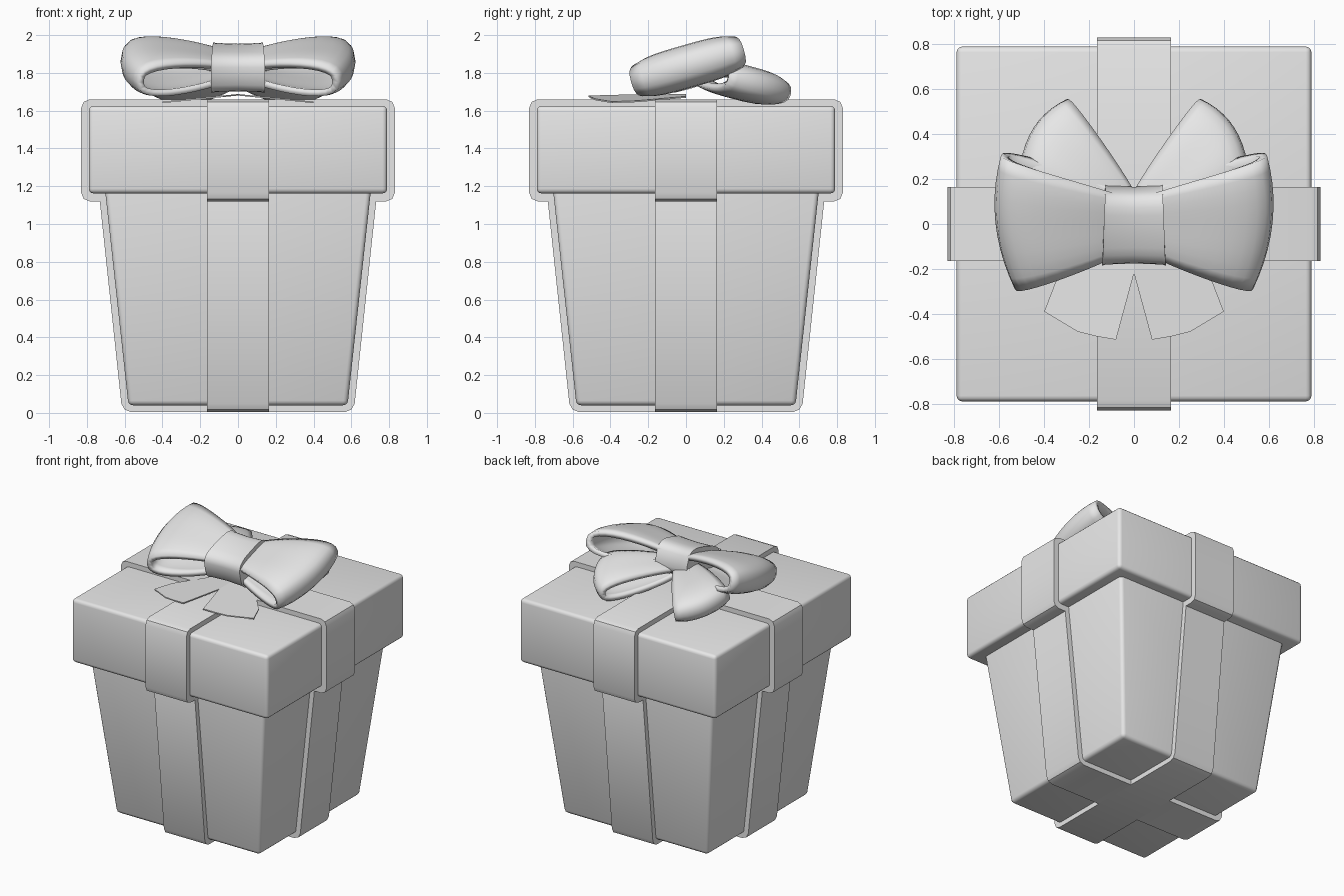
import bpy, bmesh, math
from mathutils import Matrix, Vector

cube = bpy.data.objects.get("Cube")
if cube:
    bpy.data.objects.remove(cube, do_unlink=True)

grey = bpy.data.materials.new("Light grey")
grey.use_nodes = True
grey.diffuse_color = (0.8, 0.8, 0.8, 1)
grey.node_tree.nodes["Principled BSDF"].inputs["Base Color"].default_value = (0.8, 0.8, 0.8, 1)


def finish(name, bm, angle=35):
    """Turn a bmesh into a smooth-shaded object with sharp edges kept."""
    bmesh.ops.recalc_face_normals(bm, faces=bm.faces)
    mesh = bpy.data.meshes.new(name)
    bm.to_mesh(mesh)
    bm.free()
    mesh.materials.append(grey)
    obj = bpy.data.objects.new(name, mesh)
    bpy.context.collection.objects.link(obj)
    bpy.ops.object.select_all(action="DESELECT")
    obj.select_set(True)
    bpy.context.view_layer.objects.active = obj
    bpy.ops.object.shade_smooth_by_angle(angle=math.radians(angle))
    return obj


def tapered_box(name, low, high, z0, z1, bevel, segments, across=None):
    """Box with different half sizes at bottom and top. With across set to an
    axis, only the edges running along that axis are bevelled."""
    bm = bmesh.new()
    bmesh.ops.create_cube(bm, size=2)
    for v in bm.verts:
        half, z = (high, z1) if v.co.z > 0 else (low, z0)
        v.co = Vector((v.co.x * half[0], v.co.y * half[1], z))
    edges = []
    for e in bm.edges:
        d = (e.verts[0].co - e.verts[1].co).normalized()
        if across is None or abs(d[across]) > 0.99:
            edges.append(e)
    bmesh.ops.bevel(bm, geom=edges, offset=bevel, segments=segments,
                    profile=0.5, affect="EDGES")
    return finish(name, bm)


# Box and lid
tapered_box("box_body", (0.58, 0.58), (0.706, 0.706), 0.04, 1.2, 0.025, 3)
tapered_box("box_lid", (0.79, 0.79), (0.79, 0.79), 1.162, 1.625, 0.025, 3)

# Ribbon bands, one pair in each direction
R = 0.165
for label, axis in (("side", 1), ("front", 0)):
    def size(half):
        return (half, R) if axis == 1 else (R, half)
    tapered_box(f"{label}_body_ribbon", size(0.613), size(0.74),
                0.005, 1.2, 0.045, 2, axis)
    tapered_box(f"{label}_lid_ribbon", size(0.83), size(0.83),
                1.12, 1.66, 0.045, 2, axis)


def bow_loop(name, side, matrix, near, tip, w_near, w_tip, h, skew):
    """Open ribbon loop that widens from the knot to its tip."""
    bm = bmesh.new()
    around, wide = 28, 10
    rows = []
    for i in range(around):
        t = 2 * math.pi * i / around
        s = (1 - math.cos(t)) / 2
        bulge = math.copysign(abs(math.sin(t)) ** 0.7, math.sin(t))
        row = []
        for j in range(wide + 1):
            v = 2 * j / wide - 1
            x = near + (tip - near) * s + s * (skew * v - 0.055 * v * v)
            y = v * (w_near + (w_tip - w_near) * s ** 0.9)
            z = h * bulge * (0.6 + 0.5 * s) * (1 - 0.25 * v ** 4)
            p = matrix @ Vector((x, y, z))
            row.append(bm.verts.new((p.x * side, p.y, p.z)))
        rows.append(row)
    for i in range(around):
        a, b = rows[i], rows[(i + 1) % around]
        for j in range(wide):
            bm.faces.new((a[j], a[j + 1], b[j + 1], b[j]))
    obj = finish(name, bm, 50)
    thick = obj.modifiers.new("Thickness", "SOLIDIFY")
    thick.thickness = 0.035
    thick.offset = 0


def place(loc, az=0, pitch=0, roll=0):
    return (Matrix.Translation(loc) @ Matrix.Rotation(math.radians(az), 4, "Z")
            @ Matrix.Rotation(math.radians(pitch), 4, "Y")
            @ Matrix.Rotation(math.radians(roll), 4, "X"))


# Bow: two large loops over two smaller ones at the back
for label, side in (("left", 1), ("right", -1)):
    bow_loop(f"{label}_large_loop", side, place((0, 0.01, 1.835), roll=16),
             0.04, 0.60, 0.12, 0.305, 0.108, 0.03)
    bow_loop(f"{label}_small_loop", side, place((0, 0.03, 1.79), 42, 6, -12),
             0.06, 0.585, 0.07, 0.19, 0.085, 0.035)

# Knot: rounded band wrapped around the middle, flared at its sides
bm = bmesh.new()
rings = []
knot = place((0, -0.005, 1.828), roll=16)
for x, flare in ((-0.135, 1.03), (-0.12, 1.0), (0, 0.97), (0.12, 1.0), (0.135, 1.03)):
    ring = []
    for i in range(24):
        a = 2 * math.pi * i / 24
        c, s = math.cos(a), math.sin(a)
        y = math.copysign(abs(c) ** 0.6, c) * 0.172 * flare
        z = math.copysign(abs(s) ** 0.6, s) * 0.112 * flare
        ring.append(bm.verts.new(knot @ Vector((x - 0.06 * x * c, y, z))))
    rings.append(ring)
for a, b in zip(rings, rings[1:]):
    for i in range(24):
        k = (i + 1) % 24
        bm.faces.new((a[i], a[k], b[k], b[i]))
bm.faces.new(rings[0])
bm.faces.new(rings[-1])
finish("bow_knot", bm)

# Flat ribbon tails fanned out in front of the knot
outline = [(0, 0), (0, -0.22), (0.08, -0.515), (0.17, -0.5), (0.25, -0.48),
           (0.40, -0.39), (0.35, -0.26), (0.12, 0)]
for label, side in (("left", 1), ("right", -1)):
    bm = bmesh.new()
    face = bm.faces.new([bm.verts.new((x * side, y, 1.688 - 0.1 * x))
                         for x, y in outline])
    up = bmesh.ops.extrude_face_region(bm, geom=[face])["geom"]
    for v in up:
        if isinstance(v, bmesh.types.BMVert):
            v.co.z -= 0.008
    finish(f"{label}_tail", bm)
